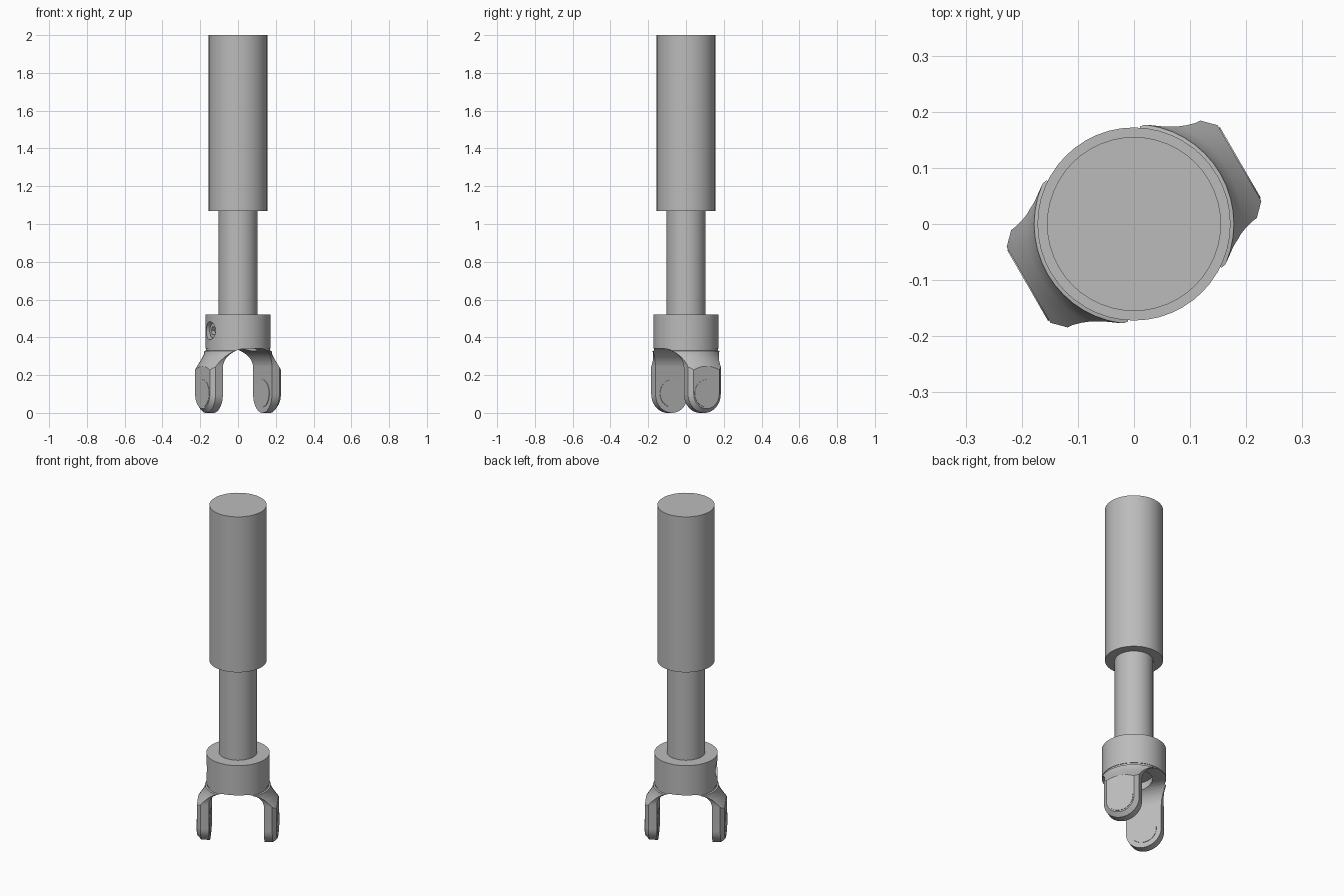
import bpy, bmesh
from math import sin, cos, pi, radians

cube = bpy.data.objects.get("Cube")
if cube:
    bpy.data.objects.remove(cube, do_unlink=True)

GREY = (0.5, 0.5, 0.5, 1)
steel = bpy.data.materials.new("plain grey")
steel.diffuse_color = GREY
steel.use_nodes = True
steel.node_tree.nodes["Principled BSDF"].inputs["Base Color"].default_value = GREY

TURN = radians(30)  # fork axis, measured from +x
EAR_Z = 0.1         # height of the pin axis


def loft(name, rings):
    """Closed solid through equal-length rings of points."""
    bm = bmesh.new()
    loops = [[bm.verts.new(p) for p in ring] for ring in rings]
    for a, b in zip(loops, loops[1:]):
        for i in range(len(a)):
            j = (i + 1) % len(a)
            bm.faces.new((a[i], a[j], b[j], b[i]))
    bm.faces.new(loops[0])
    bm.faces.new(loops[-1])
    bmesh.ops.recalc_face_normals(bm, faces=bm.faces)
    mesh = bpy.data.meshes.new(name)
    bm.to_mesh(mesh)
    bm.free()
    mesh.materials.append(steel)
    obj = bpy.data.objects.new(name, mesh)
    bpy.context.collection.objects.link(obj)
    obj.rotation_euler.z = TURN
    return obj


def turned(name, profile, sides=48):
    """Upright turned part from (radius, z) pairs."""
    return loft(name, [[(r * cos(2 * pi * i / sides), r * sin(2 * pi * i / sides), z)
                        for i in range(sides)] for r, z in profile])


def pin(name, r, x0, x1, z, sides=32):
    """Cylinder lying along the fork axis."""
    return loft(name, [[(x, r * cos(2 * pi * i / sides), z + r * sin(2 * pi * i / sides))
                        for i in range(sides)] for x in (x0, x1)])


def boolean(obj, tool, operation, keep=False):
    bpy.context.view_layer.update()
    mod = obj.modifiers.new("cut", 'BOOLEAN')
    mod.operation, mod.object, mod.solver = operation, tool, 'EXACT'
    bpy.context.view_layer.objects.active = obj
    bpy.ops.object.modifier_apply(modifier=mod.name)
    if not keep:
        bpy.data.objects.remove(tool, do_unlink=True)


def ear_outline(r, x):
    """Rounded ear that flares into the collar, as a ring at x."""
    flare = 0.11
    half = [(r * sin(a), EAR_Z - r * cos(a)) for a in (pi / 2 * i / 12 for i in range(13))]
    half += [(r + flare * (1 - cos(a)), 0.24 + flare * sin(a))
             for a in (pi / 2 * i / 10 for i in range(11))]
    half.append((r + flare, 0.37))
    left = [(-t, z) for t, z in reversed(half[1:])]
    return [(x, t, z) for t, z in half + left]


# Upper sleeve and shaft
parts = [turned("upper_sleeve", [(0.155, 1.07), (0.155, 2.0)]),
         turned("shaft", [(0.103, 0.37), (0.103, 1.08)])]

# Fork: ear-shaped bar, arched underneath, trimmed to a turned outline
fork = loft("fork", [ear_outline(0.078, -0.217), ear_outline(0.1, -0.195),
                     ear_outline(0.1, 0.195), ear_outline(0.078, 0.217)])
arch = [(0.15, -0.1)] + [(0.05 + 0.1 * cos(a), 0.24 + 0.1 * sin(a))
                         for a in (pi / 2 * i / 10 for i in range(11))]
arch += [(-x, z) for x, z in reversed(arch)]
boolean(fork, loft("arch_cutter", [[(x, y, z) for x, z in arch] for y in (-0.4, 0.4)]),
        'DIFFERENCE')
boolean(fork, turned("fork_limit", [(0.25, -0.1), (0.25, 0.2), (0.236, 0.22), (0.215, 0.25),
                                    (0.193, 0.285), (0.181, 0.31), (0.178, 0.328),
                                    (0.169, 0.33), (0.169, 0.36)]), 'INTERSECT')

# Collar with central bore and side hole
collar = turned("collar", [(0.172, 0.342), (0.172, 0.52)])
bore = turned("bore_cutter", [(0.1, 0.2), (0.1, 0.42)])
boolean(fork, bore, 'DIFFERENCE', keep=True)
boolean(collar, bore, 'DIFFERENCE')
boolean(collar, pin("side_hole_cutter", 0.048, -0.3, -0.125, 0.435), 'DIFFERENCE')
parts += [fork, collar]

# Recessed set screw with hex socket
screw = pin("set_screw", 0.04, -0.15, -0.115, 0.435)
boolean(screw, pin("socket_cutter", 0.024, -0.3, -0.13, 0.435, 6), 'DIFFERENCE')
parts.append(screw)

# Bearing caps through both ears
for side, name in ((1, "left_bearing_cap"), (-1, "right_bearing_cap")):
    parts.append(pin(name, 0.073, side * 0.147, side * 0.219, EAR_Z + 0.003))

# Smooth round walls, keep edges crisp
bpy.ops.object.select_all(action='DESELECT')
for obj in parts:
    obj.select_set(True)
bpy.context.view_layer.objects.active = parts[0]
bpy.ops.object.shade_smooth_by_angle(angle=radians(30))
